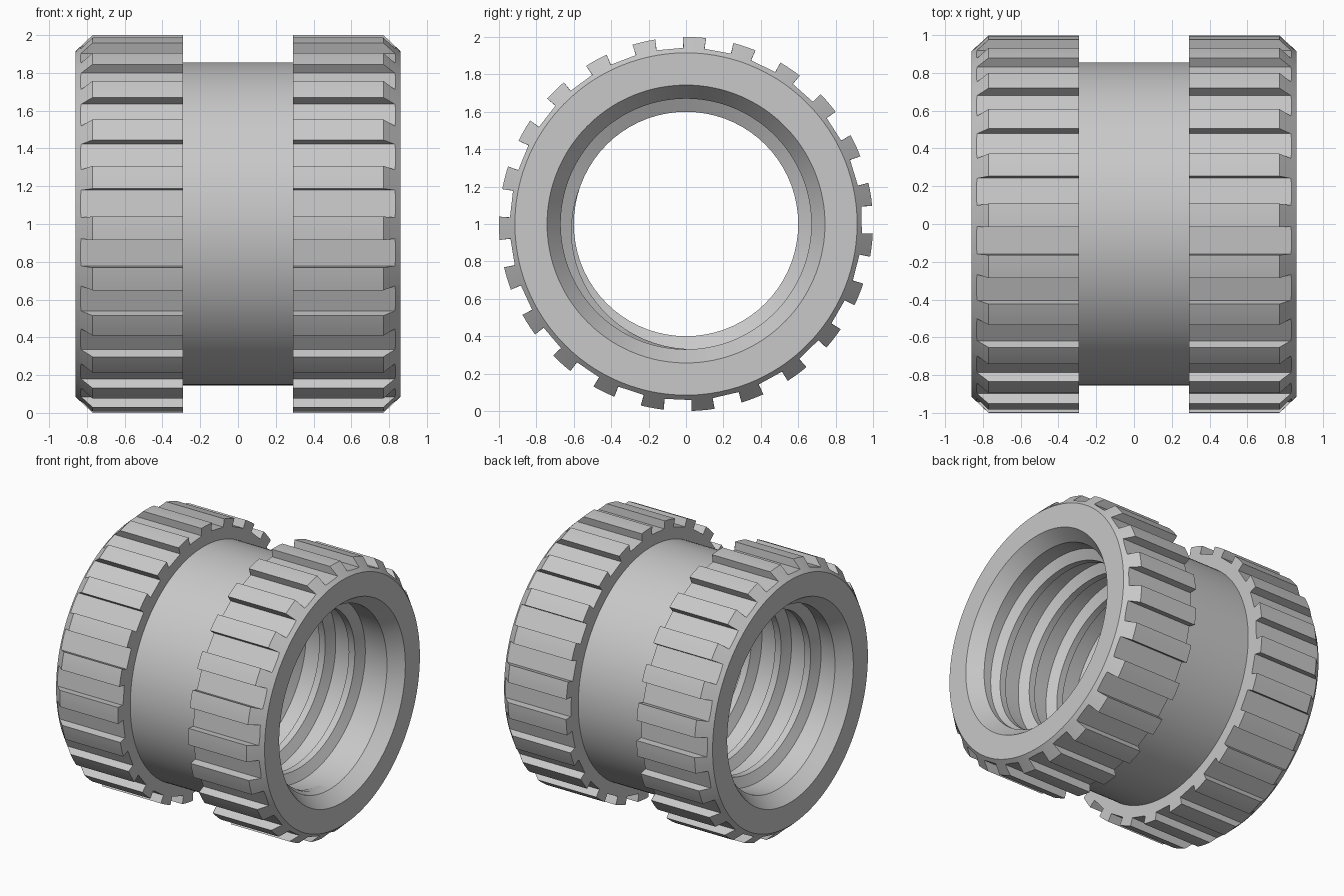
import bpy, bmesh, math
from math import sin, cos, asin, radians, tau

TEETH = 23
PITCH = tau / TEETH
ROOT, TIP = 0.942, 1.0           # knurl radii
HALF_SLOT = 0.074                # half width of a knurl slot
BORE, CREST = 0.67, 0.60         # thread radii
LEAD = 0.244                     # thread pitch

cube = bpy.data.objects.get("Cube")
if cube:
    bpy.data.objects.remove(cube, do_unlink=True)

metal = bpy.data.materials.new("grey metal")
metal.use_nodes = True
colour = (0.58, 0.58, 0.58, 1)
metal.diffuse_color = colour
metal.node_tree.nodes["Principled BSDF"].inputs["Base Color"].default_value = colour


def point(x, radius, angle):
    return (x, radius * cos(angle), 1 + radius * sin(angle))


def finish(bm, name):
    bmesh.ops.remove_doubles(bm, verts=bm.verts, dist=0.0002)
    bmesh.ops.recalc_face_normals(bm, faces=bm.faces)
    mesh = bpy.data.meshes.new(name)
    bm.to_mesh(mesh)
    bm.free()
    mesh.materials.append(metal)
    obj = bpy.data.objects.new(name, mesh)
    bpy.context.collection.objects.link(obj)
    bpy.ops.object.select_all(action='DESELECT')
    obj.select_set(True)
    bpy.context.view_layer.objects.active = obj
    bpy.ops.object.shade_smooth_by_angle(angle=radians(30))
    return obj


def loft(bm, rings, closed):
    """Bridge successive rings of points with quads."""
    verts = [[bm.verts.new(p) for p in ring] for ring in rings]
    pairs = list(zip(verts, verts[1:]))
    if closed:
        pairs.append((verts[-1], verts[0]))
    for a, b in pairs:
        for i in range(len(a)):
            j = (i + 1) % len(a)
            bm.faces.new((a[i], a[j], b[j], b[i]))
    return verts


# Knurl outline: (angle, radius, angle on the plain circles)
low, high = asin(HALF_SLOT / ROOT), asin(HALF_SLOT / TIP)
outline = []
for k in range(TEETH):
    mid = radians(87.4) + (k + 0.5) * PITCH
    for f in (-1, -1 / 3, 1 / 3, 1):           # flat slot floor
        a = mid + f * low
        flat = ROOT * cos(low) / cos(f * low)
        outline.append((a, flat, a))
    span = PITCH - 2 * high
    for f in (0, 1 / 3, 2 / 3, 1):             # rounded tooth tip
        a = mid + high + f * span
        ring_angle = mid + low if f == 0 else mid + PITCH - low if f == 1 else a
        outline.append((a, TIP, ring_angle))


def circle(x, radius):
    return [point(x, radius, c) for a, r, c in outline]


def half(side):
    chamfer = [point(side * (0.86 - (r - 0.915) * 1.06), r, a) for a, r, c in outline]
    return [
        circle(side * 0.29, 0.855),                            # centre groove
        [point(side * 0.29, r, a) for a, r, c in outline],     # inner knurl end
        chamfer,
        circle(side * 0.86, 0.915),                            # end face
        circle(side * 0.86, 0.743),
        circle(side * 0.76, BORE),                             # countersink
    ]


# Knurled sleeve with plain centre groove and countersunk bore
body = bmesh.new()
loft(body, half(1) + half(-1)[::-1], True)
finish(body, "knurled_sleeve")

# Internal helical thread, fading out at both ends
SEGMENTS = 72
length = 1.40
steps = int(length / LEAD * SEGMENTS)
sections = []
for i in range(steps + 1):
    turn = i / SEGMENTS
    angle = radians(270) - turn * tau
    x = length / 2 - turn * LEAD
    fade = min(1, min(i, steps - i) / (SEGMENTS * 0.3))
    crest = BORE - 0.002 - (BORE - 0.002 - CREST) * fade
    sections.append([point(x + dx, r, angle) for dx, r in
                     ((-0.065, BORE + 0.005), (-0.025, crest),
                      (0.025, crest), (0.065, BORE + 0.005))])
thread = bmesh.new()
rows = loft(thread, sections, False)
thread.faces.new(rows[0])
thread.faces.new(rows[-1])
finish(thread, "internal_thread")
